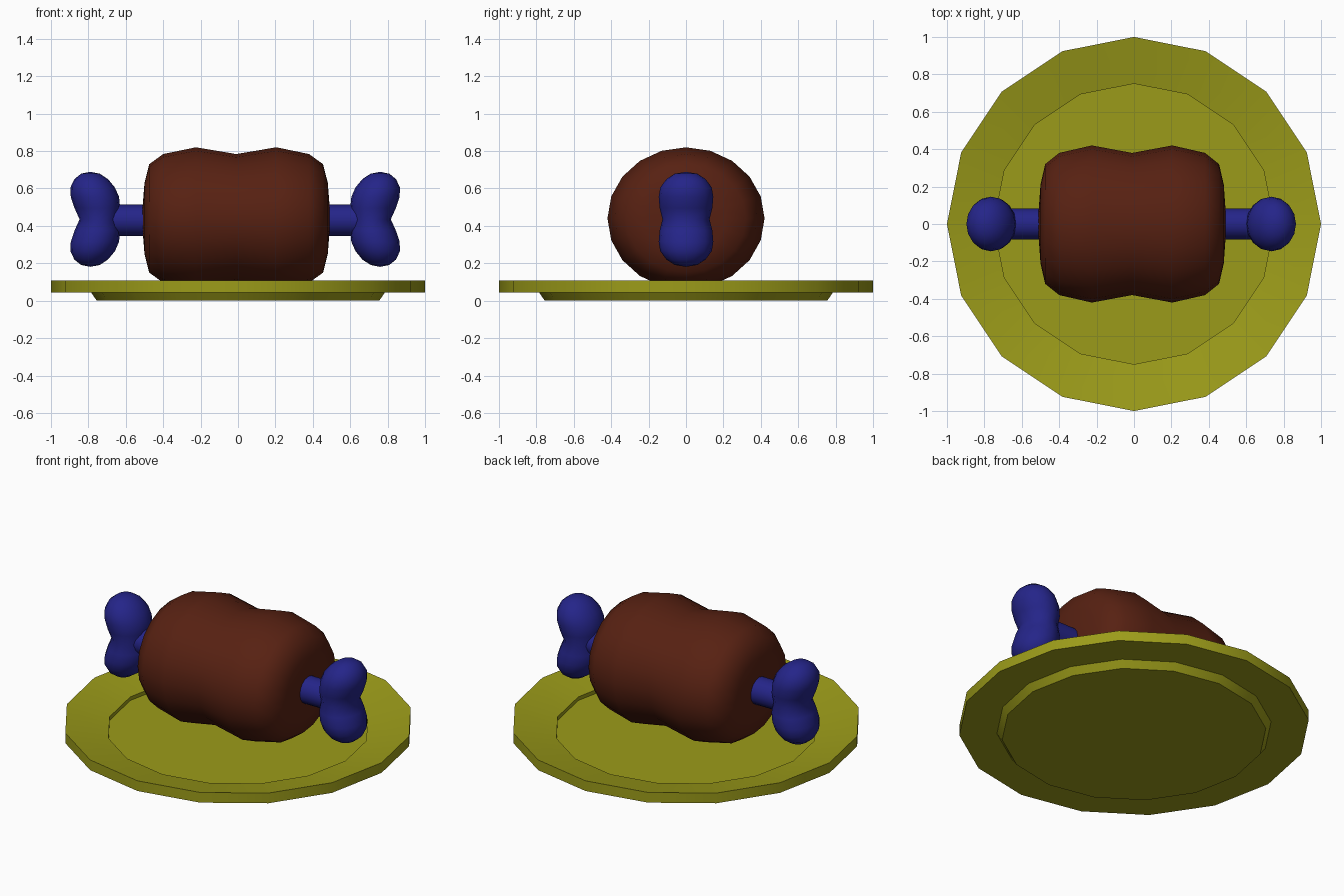
import bpy, bmesh
from math import sin, cos, pi, radians
from mathutils import Matrix

if "Cube" in bpy.data.objects:
    bpy.data.objects.remove(bpy.data.objects["Cube"])


def loft(name, rings, sides, mat, smooth, matrix=Matrix()):
    """Skin elliptical rings (z, centre x, radius x, radius y); zero radius makes a pole."""
    bm = bmesh.new()
    loops = []
    for z, cx, rx, ry in rings:
        loops.append([bm.verts.new((cx + rx * cos(2 * pi * i / sides),
                                    ry * sin(2 * pi * i / sides), z))
                      for i in range(sides)])
    for a, b in zip(loops, loops[1:]):
        for i in range(sides):
            j = (i + 1) % sides
            bm.faces.new((a[i], a[j], b[j], b[i]))
    bmesh.ops.remove_doubles(bm, verts=bm.verts, dist=1e-5)
    bm.transform(matrix)
    bmesh.ops.recalc_face_normals(bm, faces=bm.faces)
    mesh = bpy.data.meshes.new(name)
    bm.to_mesh(mesh)
    bm.free()
    mesh.materials.append(mat)
    obj = bpy.data.objects.new(name, mesh)
    bpy.context.collection.objects.link(obj)
    bpy.ops.object.select_all(action='DESELECT')
    obj.select_set(True)
    bpy.context.view_layer.objects.active = obj
    bpy.ops.object.shade_smooth_by_angle(angle=radians(smooth))
    return obj


def material(name, color):
    m = bpy.data.materials.new(name)
    m.diffuse_color = (*color, 1)
    m.use_nodes = True
    m.node_tree.nodes["Principled BSDF"].inputs["Base Color"].default_value = m.diffuse_color
    return m


olive = material("olive", (0.33, 0.33, 0.01))
brown = material("brown", (0.095, 0.015, 0.006))
blue = material("blue", (0.018, 0.018, 0.25))

# Plate: turned profile with foot, rim sloping inward and recessed floor
plate = [(0, 0), (0.755, 0), (0.785, 0.043), (1, 0.043),
         (1, 0.107), (0.75, 0.053), (0.75, 0.03), (0, 0.03)]
loft("plate", [(z, 0, r, r) for r, z in plate], 16, olive, 30)

# Meat: two-bulge barrel lying along x, slightly squashed in height
half = [(0.505, 0), (0.49, 0.21), (0.465, 0.32), (0.39, 0.38), (0.215, 0.42)]
profile = [(-x, r) for x, r in half] + [(0, 0.38)] + half[::-1]
along_x = Matrix.Rotation(pi / 2, 4, 'Y')
loft("meat", [(x, 0, r * 0.905, r) for x, r in profile], 20, brown, 80,
     Matrix.Translation((-0.01, 0, 0.44)) @ along_x)

# Bone shaft running through the meat
shaft = [(-0.7, 0), (-0.7, 0.083), (0.7, 0.083), (0.7, 0)]
loft("bone_shaft", [(x, 0, r, r) for x, r in shaft], 16, blue, 40,
     Matrix.Translation((-0.015, 0, 0.43)) @ along_x)

# Bone ends: two-lobed knobs mirrored top to bottom and left to right
lobe = [(0.254, 0.775, 0, 0), (0.244, 0.774, 0.05, 0.06), (0.215, 0.77, 0.09, 0.105),
        (0.17, 0.762, 0.119, 0.138), (0.12, 0.75, 0.129, 0.146),
        (0.06, 0.737, 0.122, 0.141)]
knob = [(-z, *r) for z, *r in lobe] + [(0, 0.73, 0.102, 0.126)] + lobe[::-1]
for side, name in ((-1, "bone_end_left"), (1, "bone_end_right")):
    loft(name, [(z, side * cx, rx, ry) for z, cx, rx, ry in knob], 16, blue, 80,
         Matrix.Translation((-0.015, 0, 0.435)))
